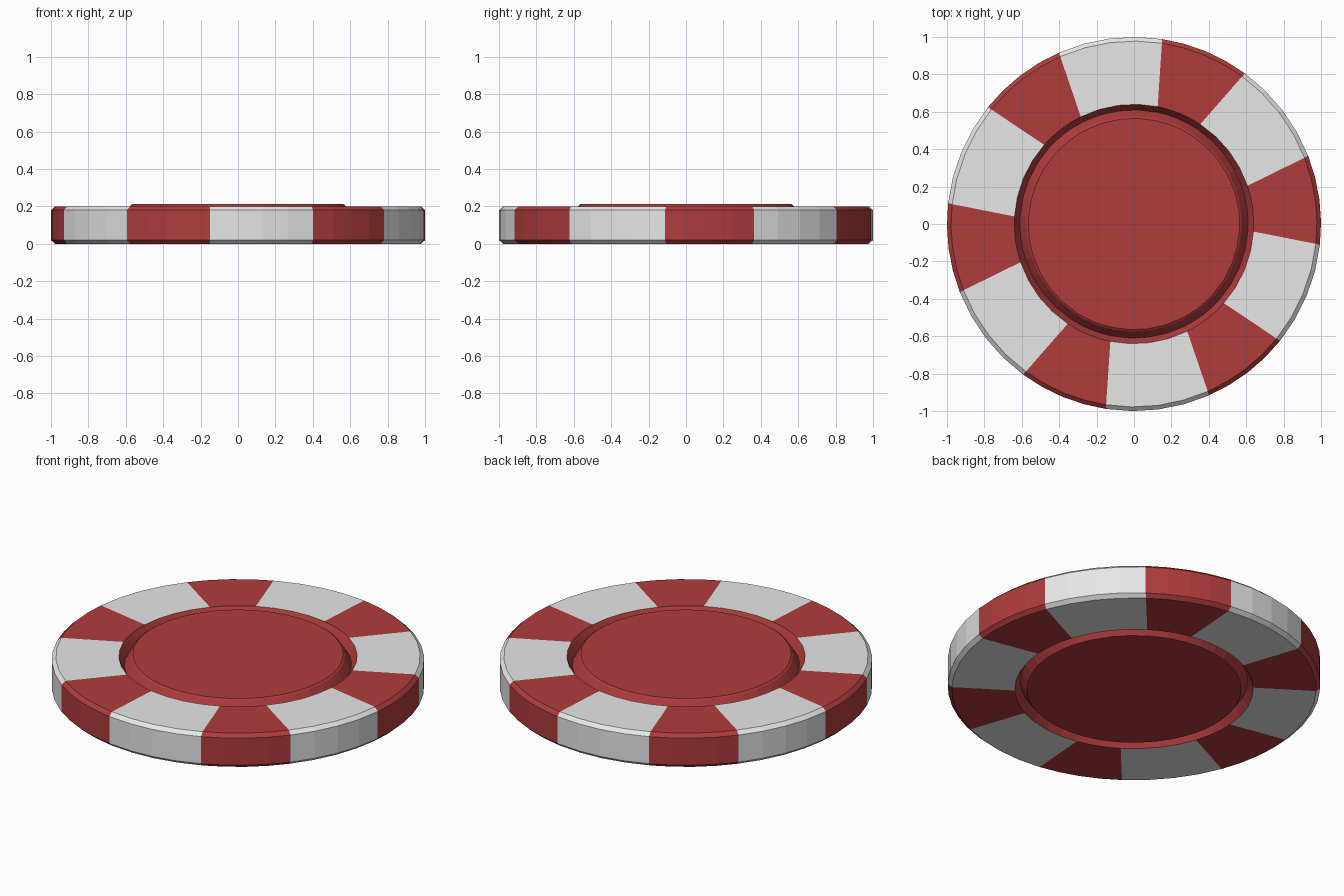
import bpy, bmesh, math

if "Cube" in bpy.data.objects:
    bpy.data.objects.remove(bpy.data.objects["Cube"])

SECTORS = 6      # white edge spots
STEPS = 4        # facets per coloured sector
R_IN, R_OUT = 0.64, 1.0


def material(name, rgb):
    m = bpy.data.materials.new(name)
    m.diffuse_color = (*rgb, 1.0)
    m.use_nodes = True
    m.node_tree.nodes["Principled BSDF"].inputs["Base Color"].default_value = m.diffuse_color
    return m


red = material("chip_red", (0.434, 0.045, 0.046))
white = material("spot_white", (0.8, 0.8, 0.8))


def ring_angles(r):
    """Angles of one ring; the white spots widen slightly towards the centre."""
    t = min(1.0, max(0.0, (r - R_IN) / (R_OUT - R_IN)))
    half = 18.9 + (16.1 - 18.9) * t
    out = []
    for s in range(SECTORS):
        mid = 37.5 + 60 * s
        out += [mid - half + 2 * half * k / STEPS for k in range(STEPS)]
        out += [mid + half + (60 - 2 * half) * k / STEPS for k in range(STEPS)]
    return [math.radians(a) for a in out]


# Cross-section from the raised top centre, round the rim, to the underside
profile = [
    (0.565, 0.212), (0.575, 0.205),              # raised centre disc
    (0.61, 0.15), (R_IN, 0.20),                  # upper V groove
    (0.978, 0.20), (1.0, 0.18),                  # top of rim with chamfer
    (1.0, 0.02), (0.978, 0.0),                   # side and lower chamfer
    (R_IN, 0.0), (0.61, 0.05), (0.575, 0.0),     # underside and lower groove
]

bm = bmesh.new()
rings = [[bm.verts.new((r * math.cos(a), r * math.sin(a), z)) for a in ring_angles(r)]
         for r, z in profile]
n = len(rings[0])
for i in range(len(rings) - 1):
    on_rim = min(profile[i][0], profile[i + 1][0]) >= R_IN
    for j in range(n):
        k = (j + 1) % n
        f = bm.faces.new((rings[i][j], rings[i + 1][j], rings[i + 1][k], rings[i][k]))
        # White spots on alternate sectors of the rim
        f.material_index = 1 if on_rim and (j // STEPS) % 2 == 0 else 0
# Flat centre faces
bm.faces.new(rings[0])
bm.faces.new(rings[-1][::-1])
bmesh.ops.recalc_face_normals(bm, faces=bm.faces)

mesh = bpy.data.meshes.new("gaming_chip")
bm.to_mesh(mesh)
bm.free()
mesh.materials.append(red)
mesh.materials.append(white)
chip = bpy.data.objects.new("gaming_chip", mesh)
bpy.context.collection.objects.link(chip)
